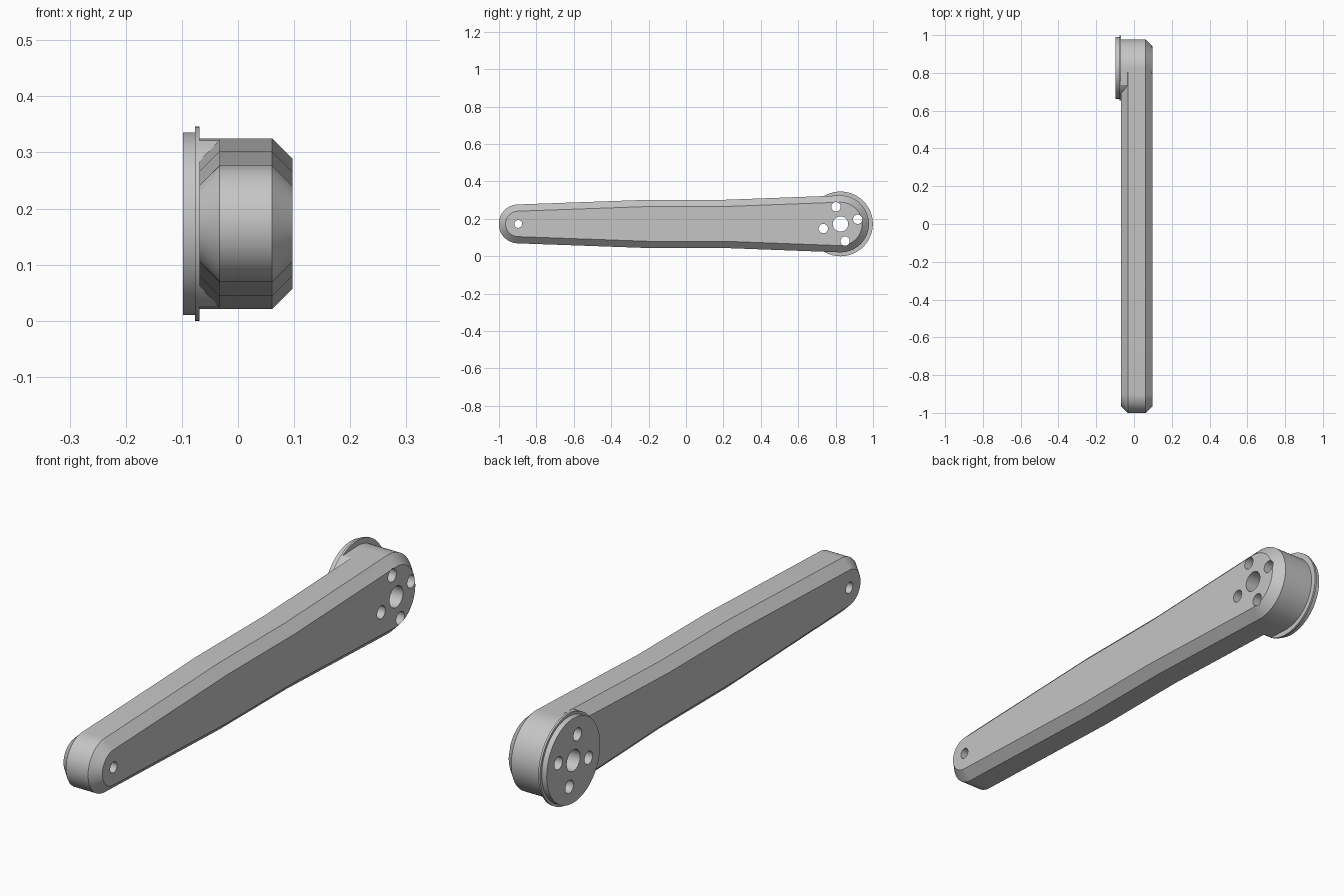
import bpy, bmesh
from math import sin, cos, radians

if "Cube" in bpy.data.objects:
    bpy.data.objects.remove(bpy.data.objects["Cube"])

CZ = 0.173                  # height of the arm's centre line
HUB_Y, TIP_Y = 0.826, -0.897
HUB_R, TIP_R, MID_R = 0.152, 0.104, 0.129
FLANGE_R = 0.173
CHAMFER = 0.036
BACK, FRONT = -0.069, 0.097

metal = bpy.data.materials.new("light grey metal")
metal.use_nodes = True
grey = (0.56, 0.56, 0.56, 1)
metal.diffuse_color = grey
metal.node_tree.nodes["Principled BSDF"].inputs["Base Color"].default_value = grey


def arc(y, r, start, end, steps, z=CZ):
    angles = [radians(start + (end - start) * i / steps) for i in range(steps + 1)]
    return [(y + r * cos(a), z + r * sin(a)) for a in angles]


def circle(y, r, steps=64, z=CZ):
    return arc(y, r, 0, 360, steps, z)[:-1]


def arm_outline(inset):
    half = MID_R - inset
    upper = [(0.21, CZ + half), (-0.2, CZ + half)]
    lower = [(-0.2, CZ - half), (0.21, CZ - half)]
    return (arc(HUB_Y, HUB_R - inset, -92, 92, 40) + upper
            + arc(TIP_Y, TIP_R - inset, 92, 268, 36) + lower)


def add_loft(bm, sections):
    """Join outlines at successive x positions into a closed solid."""
    rings = [[bm.verts.new((x, y, z)) for y, z in pts] for x, pts in sections]
    n = len(rings[0])
    for a, b in zip(rings, rings[1:]):
        for i in range(n):
            j = (i + 1) % n
            bm.faces.new((a[i], a[j], b[j], b[i]))
    bm.faces.new(rings[0][::-1])
    bm.faces.new(rings[-1])


def make_object(name, solids):
    bm = bmesh.new()
    for sections in solids:
        add_loft(bm, sections)
    bmesh.ops.recalc_face_normals(bm, faces=bm.faces)
    mesh = bpy.data.meshes.new(name)
    bm.to_mesh(mesh)
    bm.free()
    mesh.materials.append(metal)
    obj = bpy.data.objects.new(name, mesh)
    bpy.context.collection.objects.link(obj)
    return obj


def prism(x0, x1, pts):
    return [(x0, pts), (x1, pts)]


# Long arm, chamfered on both broad sides
arm = make_object("arm", [[
    (BACK, arm_outline(CHAMFER)), (BACK + CHAMFER, arm_outline(0)),
    (FRONT - CHAMFER, arm_outline(0)), (FRONT, arm_outline(CHAMFER))]])

# Full-width hub that fills the chamfer behind the flange
hub_shape = arc(HUB_Y, HUB_R, -92, 92, 40) + arc(HUB_Y, FLANGE_R, 121, 239, 28)
hub = make_object("hub", [prism(BACK, BACK + CHAMFER, hub_shape)])

# Thin flange and mounting disc
flange = make_object("flange", [prism(-0.077, BACK, circle(HUB_Y, FLANGE_R))])
disc = make_object("mounting_disc", [prism(-0.098, -0.077, circle(HUB_Y, 0.163))])

# Drills: shaft hole, four bolt holes and the tip hole
holes = [circle(HUB_Y, 0.041, 40), circle(TIP_Y, 0.021, 28)]
for k in range(4):
    a = radians(15 + 90 * k)
    holes.append(circle(HUB_Y + 0.095 * cos(a), 0.025, 28, CZ + 0.095 * sin(a)))
drills = make_object("drills", [prism(-0.2, 0.2, h) for h in holes])
drills.hide_render = True

for part in (arm, hub, flange, disc):
    bpy.ops.object.select_all(action='DESELECT')
    part.select_set(True)
    bpy.context.view_layer.objects.active = part
    cut = part.modifiers.new("holes", 'BOOLEAN')
    cut.operation = 'DIFFERENCE'
    cut.solver = 'EXACT'
    cut.object = drills
    bpy.ops.object.modifier_apply(modifier=cut.name)
    bpy.ops.object.shade_smooth_by_angle(angle=radians(25))

bpy.data.objects.remove(drills)
